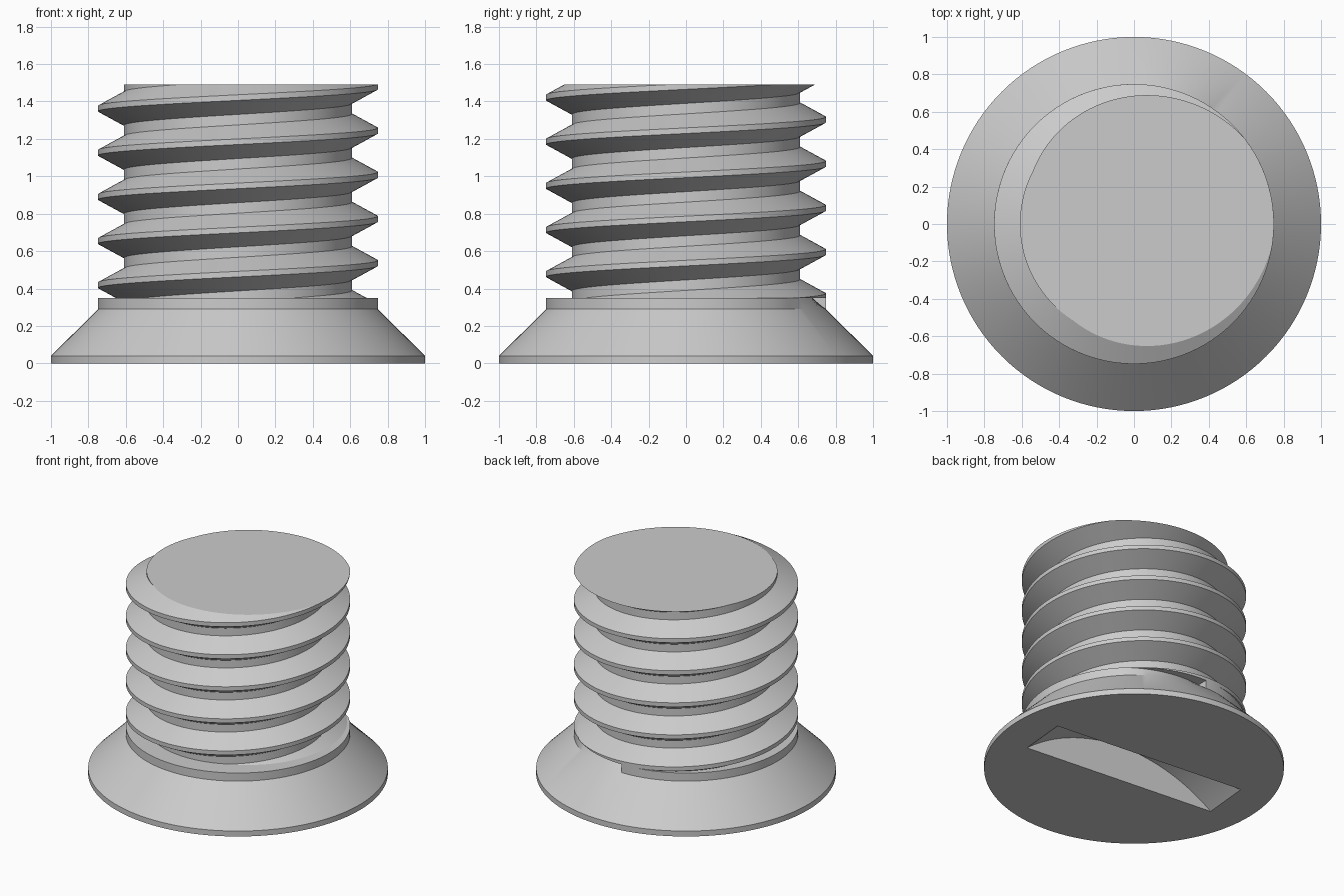
import bpy, bmesh
from math import sin, cos, radians, tau

if "Cube" in bpy.data.objects:
    bpy.data.objects.remove(bpy.data.objects["Cube"], do_unlink=True)

PITCH, CREST_R, ROOT_R = 0.236, 0.748, 0.61
COLLAR_Z, TOP_Z = 0.35, 1.49

grey = bpy.data.materials.new("plain grey")
grey.use_nodes = True
grey.diffuse_color = (0.6, 0.6, 0.6, 1)
grey.node_tree.nodes["Principled BSDF"].inputs["Base Color"].default_value = grey.diffuse_color


def finish(bm, name):
    bmesh.ops.recalc_face_normals(bm, faces=bm.faces[:])
    mesh = bpy.data.meshes.new(name)
    bm.to_mesh(mesh)
    bm.free()
    mesh.materials.append(grey)
    obj = bpy.data.objects.new(name, mesh)
    bpy.context.collection.objects.link(obj)
    return obj


def activate(obj):
    bpy.ops.object.select_all(action='DESELECT')
    obj.select_set(True)
    bpy.context.view_layer.objects.active = obj


def skin(bm, columns, closed):
    """Join neighbouring columns of vertices with quads."""
    following = columns[1:] + (columns[:1] if closed else [])
    for a, b in zip(columns, following):
        for j in range(len(a) - 1):
            bm.faces.new((a[j], b[j], b[j + 1], a[j + 1]))


# Flared head: rim, cone and collar, with a sloping thread run-out in the collar
SEG = 128
NOTCH_START, NOTCH_END = SEG // 8, SEG // 4
steps = []
for i in range(SEG):
    inside = NOTCH_START < i <= NOTCH_END
    steps.append((i, 0.08 * (i - NOTCH_START) / (NOTCH_END - NOTCH_START) if inside else 0))
    if i == NOTCH_END:
        steps.append((i, 0))
bm = bmesh.new()
columns = []
for i, cut in steps:
    a = tau * i / SEG
    profile = [(1, 0), (1, 0.04), (CREST_R, 0.29), (CREST_R - cut, COLLAR_Z)]
    columns.append([bm.verts.new((r * cos(a), r * sin(a), z)) for r, z in profile])
skin(bm, columns, True)
bm.faces.new([c[0] for c in columns])
bm.faces.new([c[-1] for c in columns])
bmesh.ops.remove_doubles(bm, verts=bm.verts[:], dist=1e-5)
head = finish(bm, "flared_head")

# Coin slot with a rounded floor, cut into the underside
SLOT_R, SLOT_DEPTH = 1.197, 0.26
bpy.ops.mesh.primitive_cylinder_add(
    vertices=192, radius=SLOT_R, depth=0.355,
    location=(0, 0, SLOT_DEPTH - SLOT_R), rotation=(radians(90), 0, radians(-5.3)))
cutter = bpy.context.object
cutter.name = "slot_cutter"
cutter.hide_render = True
cutter.data.materials.append(grey)
activate(head)
slot = head.modifiers.new("slot", 'BOOLEAN')
slot.operation, slot.solver, slot.object = 'DIFFERENCE', 'EXACT', cutter
bpy.ops.object.modifier_apply(modifier=slot.name)
bpy.data.objects.remove(cutter, do_unlink=True)

# Threaded shank: right-hand helix trimmed flat at both ends
TURN, TURNS = 120, 9
start_z = 1.48 - 7 * PITCH
profile = [(CREST_R, -0.015), (CREST_R, 0.015), (ROOT_R, 0.09),
           (ROOT_R, PITCH - 0.09), (CREST_R, PITCH - 0.015)]
bm = bmesh.new()
columns = []
for i in range(TURN * TURNS + 1):
    a, z = tau * i / TURN, start_z + PITCH * i / TURN
    columns.append([bm.verts.new((r * cos(a), r * sin(a), z + dz)) for r, dz in profile])
skin(bm, columns, False)
bmesh.ops.remove_doubles(bm, verts=bm.verts[:], dist=1e-4)
for z, side in ((COLLAR_Z, -1), (TOP_Z, 1)):
    cut = bmesh.ops.bisect_plane(
        bm, geom=bm.verts[:] + bm.edges[:] + bm.faces[:], dist=1e-6,
        plane_co=(0, 0, z), plane_no=(0, 0, side), clear_outer=True)
    rim = [e for e in cut["geom_cut"] if isinstance(e, bmesh.types.BMEdge) and e.is_boundary]
    bmesh.ops.edgeloop_fill(bm, edges=rim)
shank = finish(bm, "threaded_shank")

for obj in (head, shank):
    activate(obj)
    bpy.ops.object.shade_smooth_by_angle(angle=radians(25))
